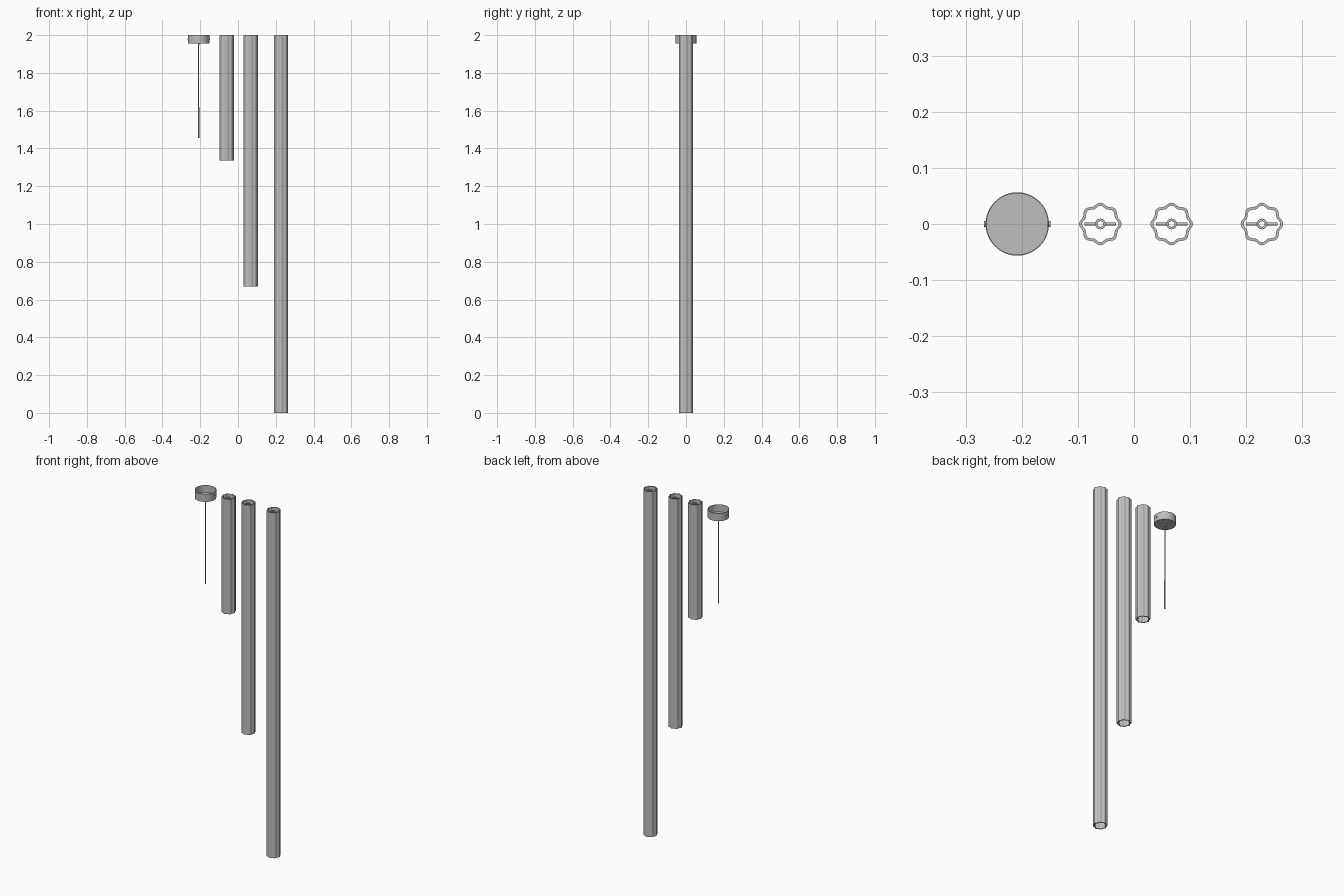
import bpy, bmesh, math
from mathutils import Matrix

if "Cube" in bpy.data.objects:
    bpy.data.objects.remove(bpy.data.objects["Cube"])

grey = bpy.data.materials.new("satin_grey")
grey.diffuse_color = (0.52, 0.52, 0.52, 1)
grey.use_nodes = True
grey.node_tree.nodes["Principled BSDF"].inputs["Base Color"].default_value = grey.diffuse_color


def finish(name, bm, angle=35):
    bmesh.ops.recalc_face_normals(bm, faces=bm.faces)
    mesh = bpy.data.meshes.new(name)
    bm.to_mesh(mesh)
    bm.free()
    mesh.materials.append(grey)
    ob = bpy.data.objects.new(name, mesh)
    bpy.context.collection.objects.link(ob)
    bpy.ops.object.select_all(action='DESELECT')
    ob.select_set(True)
    bpy.context.view_layer.objects.active = ob
    bpy.ops.object.shade_smooth_by_angle(angle=math.radians(angle))
    return ob


def loft(bm, loops, closed_ring=False, cap=False):
    """Bridge equal-length point loops; optionally join last to first or cap."""
    rings = [[bm.verts.new(p) for p in lp] for lp in loops]
    n = len(rings[0])
    pairs = list(zip(rings, rings[1:]))
    if closed_ring:
        pairs.append((rings[-1], rings[0]))
    for a, b in pairs:
        for i in range(n):
            j = (i + 1) % n
            bm.faces.new((a[i], a[j], b[j], b[i]))
    if cap:
        bm.faces.new(rings[0])
        bm.faces.new(rings[-1])


def ring(x, z, r, wave=0.0, n=64):
    """Circle, or an eight-lobed outline when wave is set."""
    pts = []
    for i in range(n):
        t = 2 * math.pi * i / n
        rr = r + wave * math.cos(8 * t)
        pts.append((x + rr * math.cos(t), rr * math.sin(t), z))
    return pts


def rod(name, x, z, r, length, axis='Z', n=16):
    bm = bmesh.new()
    rot = Matrix.Rotation(math.pi / 2, 4, 'Y') if axis == 'X' else Matrix()
    bmesh.ops.create_cone(bm, cap_ends=True, segments=n, radius1=r, radius2=r,
                          depth=length, matrix=Matrix.Translation((x, 0, z)) @ rot)
    return finish(name, bm)


# Fluted hollow shades with a hanging bar and hub inside the top
for label, x, bottom in (("short", -0.06, 1.335), ("medium", 0.067, 0.67),
                         ("long", 0.228, 0.0)):
    bm = bmesh.new()
    loft(bm, [ring(x, bottom, 0.0357, 0.0023), ring(x, 2.0, 0.0357, 0.0023),
              ring(x, 2.0, 0.0305, 0.0021), ring(x, bottom, 0.0305, 0.0021)],
         closed_ring=True)
    finish(label + "_fluted_tube", bm)

    bm = bmesh.new()
    loft(bm, [ring(x, 1.972, 0.0095, n=24), ring(x, 1.992, 0.0095, n=24),
              ring(x, 1.992, 0.005, n=24), ring(x, 1.972, 0.005, n=24)],
         closed_ring=True)
    finish(label + "_hub", bm)

    for side in (-1, 1):
        rod(label + "_hanging_bar", x + side * 0.018, 1.982, 0.0026, 0.02, 'X', 12)

# Open-topped ceiling cup
cx = -0.208
bm = bmesh.new()
loft(bm, [ring(cx, 1.958, 0.0001), ring(cx, 1.958, 0.0545), ring(cx, 2.0, 0.0545),
          ring(cx, 2.0, 0.0565), ring(cx, 1.955, 0.0565), ring(cx, 1.955, 0.0001)],
     closed_ring=True)
finish("ceiling_cup", bm)

# Side screws on the cup
for side in (-1, 1):
    rod("side_screw", cx + side * 0.0565, 1.978, 0.005, 0.005, 'X')

# Cable, its grip under the cup and the thicker end sleeve
rod("cable_grip", cx, 1.951, 0.005, 0.008)
rod("cable", cx, 1.785, 0.0025, 0.34, n=12)
rod("cable_sleeve", cx, 1.5375, 0.0038, 0.165, n=12)
